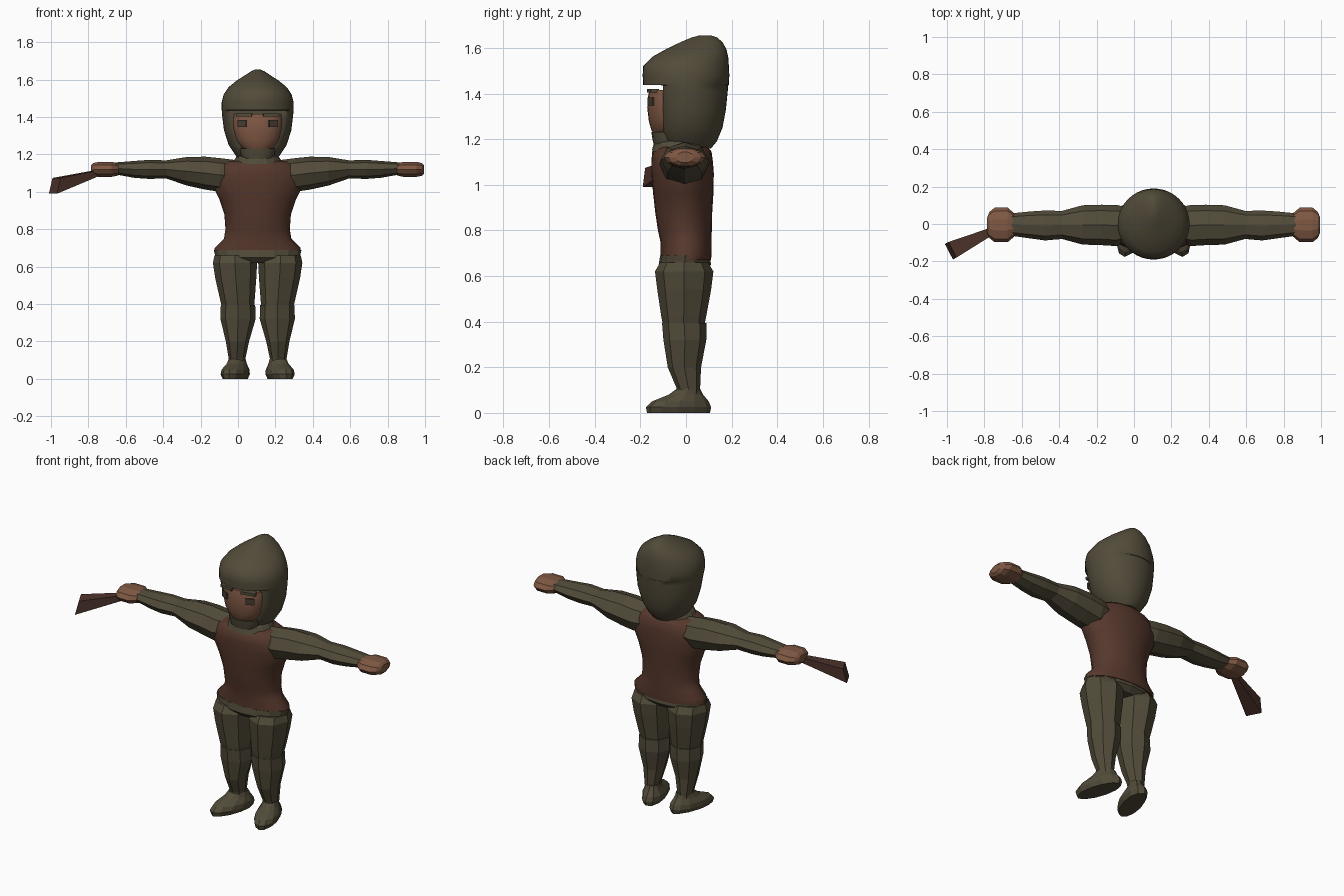
import bpy, bmesh, math
from mathutils import Vector

CX = 0.105  # body centre line


def material(name, rgb):
    m = bpy.data.materials.new(name)
    m.diffuse_color = (*rgb, 1)
    return m


OLIVE = material("olive cloth", (0.085, 0.071, 0.042))
BROWN = material("brown leather", (0.092, 0.039, 0.025))
WOOD = material("dark wood", (0.075, 0.033, 0.024))
SKIN = material("skin", (0.215, 0.098, 0.057))
DARK = material("dark eye", (0.06, 0.045, 0.032))


def finish(bm, name, mat, smooth=None):
    bmesh.ops.recalc_face_normals(bm, faces=bm.faces)
    me = bpy.data.meshes.new(name)
    bm.to_mesh(me)
    bm.free()
    me.materials.append(mat)
    ob = bpy.data.objects.new(name, me)
    bpy.context.collection.objects.link(ob)
    if smooth:
        bpy.ops.object.select_all(action='DESELECT')
        ob.select_set(True)
        bpy.context.view_layer.objects.active = ob
        bpy.ops.object.shade_smooth_by_angle(angle=math.radians(smooth))
    return ob


def loft(name, mat, axis, sections, n=8, smooth=None, edit=None):
    """Skin ellipses: (position, centre a, centre b, radius a, radius b)."""
    bm = bmesh.new()
    rings = []
    for p, ca, cb, ra, rb in sections:
        ring = []
        for i in range(n):
            t = 2 * math.pi * i / n
            a, b = ca + ra * math.cos(t), cb + rb * math.sin(t)
            co = Vector((p, a, b)) if axis == 'x' else Vector((a, b, p))
            if edit:
                co = edit(co)
            ring.append(bm.verts.new(co))
        rings.append(ring)
    for r, q in zip(rings, rings[1:]):
        for i in range(n):
            j = (i + 1) % n
            bm.faces.new((r[i], r[j], q[j], q[i]))
    bm.faces.new(rings[0])
    bm.faces.new(rings[-1])
    return finish(bm, name, mat, smooth)


def box(name, mat, loc, size, turn=0):
    bm = bmesh.new()
    bmesh.ops.create_cube(bm, size=1)
    bmesh.ops.scale(bm, vec=size, verts=bm.verts)
    ob = finish(bm, name, mat)
    ob.location = loc
    ob.rotation_euler.z = turn
    return ob


# tunic with a flared hem
loft("tunic", BROWN, 'z', [
    (0.67, CX, 0.0, 0.23, 0.11), (0.70, CX, 0.0, 0.23, 0.112),
    (0.75, CX, 0.0, 0.18, 0.112), (0.80, CX, -0.005, 0.172, 0.118),
    (0.88, CX, -0.01, 0.178, 0.125), (0.96, CX, -0.012, 0.205, 0.132),
    (1.05, CX, -0.015, 0.25, 0.137), (1.10, CX, -0.017, 0.24, 0.135),
    (1.145, CX, -0.018, 0.205, 0.13), (1.165, CX, -0.015, 0.16, 0.11)],
    n=24, smooth=50)
# trouser seat
loft("trouser_seat", OLIVE, 'z', [
    (0.62, CX, -0.005, 0.17, 0.085), (0.65, CX, -0.005, 0.225, 0.115),
    (0.69, CX, -0.005, 0.235, 0.108)], n=16)
# neck collar
loft("collar", OLIVE, 'z', [
    (1.15, CX, -0.025, 0.14, 0.125), (1.185, CX, -0.025, 0.115, 0.115),
    (1.20, CX, -0.02, 0.09, 0.09)], n=16)


# hood: closed shell whose front is cut back below the brim
def cut_front(co):
    if co.z < 1.437:
        co.y = max(co.y, -0.10)
    return co


loft("hood", OLIVE, 'z', [
    (1.16, CX, 0.01, 0.085, 0.10), (1.19, CX, 0.01, 0.115, 0.125),
    (1.25, CX, 0.01, 0.155, 0.15), (1.33, CX, 0.01, 0.18, 0.165),
    (1.41, CX, 0.005, 0.19, 0.178), (1.436, CX, 0.0, 0.192, 0.185),
    (1.438, CX, 0.0, 0.192, 0.188), (1.48, CX, 0.0, 0.192, 0.19),
    (1.52, CX, 0.0, 0.182, 0.188), (1.56, CX, 0.018, 0.155, 0.167),
    (1.595, CX, 0.045, 0.112, 0.132), (1.625, CX, 0.068, 0.065, 0.092),
    (1.645, CX, 0.08, 0.035, 0.057), (1.655, CX, 0.085, 0.012, 0.025)],
    n=40, smooth=45, edit=cut_front)
# face and chin guard
loft("face", SKIN, 'z', [
    (1.21, CX, -0.09, 0.05, 0.045), (1.24, CX, -0.09, 0.09, 0.062),
    (1.28, CX, -0.09, 0.115, 0.073), (1.34, CX, -0.09, 0.13, 0.08),
    (1.39, CX, -0.09, 0.132, 0.076), (1.415, CX, -0.09, 0.128, 0.07)],
    n=24, smooth=50)
loft("chin_guard", OLIVE, 'z', [
    (1.17, CX, -0.09, 0.075, 0.05), (1.20, CX, -0.09, 0.09, 0.057),
    (1.232, CX, -0.09, 0.095, 0.062)], n=16, smooth=50)

# slender wooden stock flaring away from one hand
bm = bmesh.new()
side = Vector((0.46, -0.88, 0))
up = Vector((0.22, 0.12, 0.96))
ends = []
for c, w, h in (((-0.70, -0.01, 1.115), 0.012, 0.012),
                ((-0.98, -0.143, 1.032), 0.047, 0.044)):
    ends.append([bm.verts.new(Vector(c) + side * w * a + up * h * b)
                 for a, b in ((-1, -1), (1, -1), (1, 1), (-1, 1))])
for i in range(4):
    j = (i + 1) % 4
    bm.faces.new((ends[0][i], ends[0][j], ends[1][j], ends[1][i]))
for e in ends:
    bm.faces.new(e)
finish(bm, "wooden_stock", WOOD)

for s, tag in ((-1, "left"), (1, "right")):
    # sleeve
    loft("sleeve_" + tag, OLIVE, 'x', [
        (CX + s * d, y, z, ry, rz) for d, y, z, ry, rz in (
            (0.12, -0.005, 1.09, 0.09, 0.08), (0.20, -0.008, 1.09, 0.11, 0.09),
            (0.28, -0.005, 1.10, 0.108, 0.088), (0.38, -0.005, 1.11, 0.105, 0.076),
            (0.49, -0.005, 1.12, 0.075, 0.048), (0.58, -0.008, 1.12, 0.08, 0.051),
            (0.66, -0.005, 1.12, 0.072, 0.045), (0.76, -0.003, 1.125, 0.06, 0.032))])
    # hand
    loft("hand_" + tag, SKIN, 'x', [
        (CX + s * d, y, 1.12, ry, rz) for d, y, ry, rz in (
            (0.745, -0.005, 0.062, 0.034), (0.78, -0.005, 0.092, 0.042),
            (0.85, -0.005, 0.092, 0.042), (0.878, -0.005, 0.07, 0.036),
            (0.89, -0.005, 0.04, 0.024))], n=10)
    # thigh
    loft("thigh_" + tag, OLIVE, 'z', [
        (z, CX + s * d, y, rx, ry) for z, d, y, rx, ry in (
            (0.38, 0.105, -0.01, 0.085, 0.09), (0.42, 0.108, -0.01, 0.092, 0.098),
            (0.54, 0.117, -0.008, 0.11, 0.118), (0.62, 0.121, -0.008, 0.118, 0.128),
            (0.66, 0.121, -0.008, 0.11, 0.105))])
    # lower leg
    loft("lower_leg_" + tag, OLIVE, 'z', [
        (z, CX + s * d, y, rx, ry) for z, d, y, rx, ry in (
            (0.07, 0.11, 0.01, 0.042, 0.05), (0.11, 0.11, 0.01, 0.045, 0.052),
            (0.20, 0.108, -0.007, 0.062, 0.073), (0.32, 0.105, -0.005, 0.094, 0.094),
            (0.395, 0.105, -0.008, 0.092, 0.097))])

    # shoe: tapers to the front and toes outward
    def toe_out(co, s=s):
        front = max(0, min(1, (0.08 - co.y) / 0.25))
        co.x += s * 0.062 * front
        return co

    loft("shoe_" + tag, OLIVE, 'z', [
        (z, CX + s * 0.092, y, rx, ry) for z, y, rx, ry in (
            (0.0, -0.033, 0.058, 0.138), (0.025, -0.033, 0.07, 0.143),
            (0.05, -0.025, 0.068, 0.125), (0.08, 0.0, 0.052, 0.075),
            (0.105, 0.01, 0.045, 0.052))], n=12, edit=toe_out)
    # eye and brow
    box("eye_" + tag, DARK, (CX + s * 0.084, -0.154, 1.365), (0.05, 0.009, 0.036), s * 0.43)
    box("brow_" + tag, OLIVE, (CX + s * 0.07, -0.145, 1.412), (0.085, 0.035, 0.016), s * 0.2)
